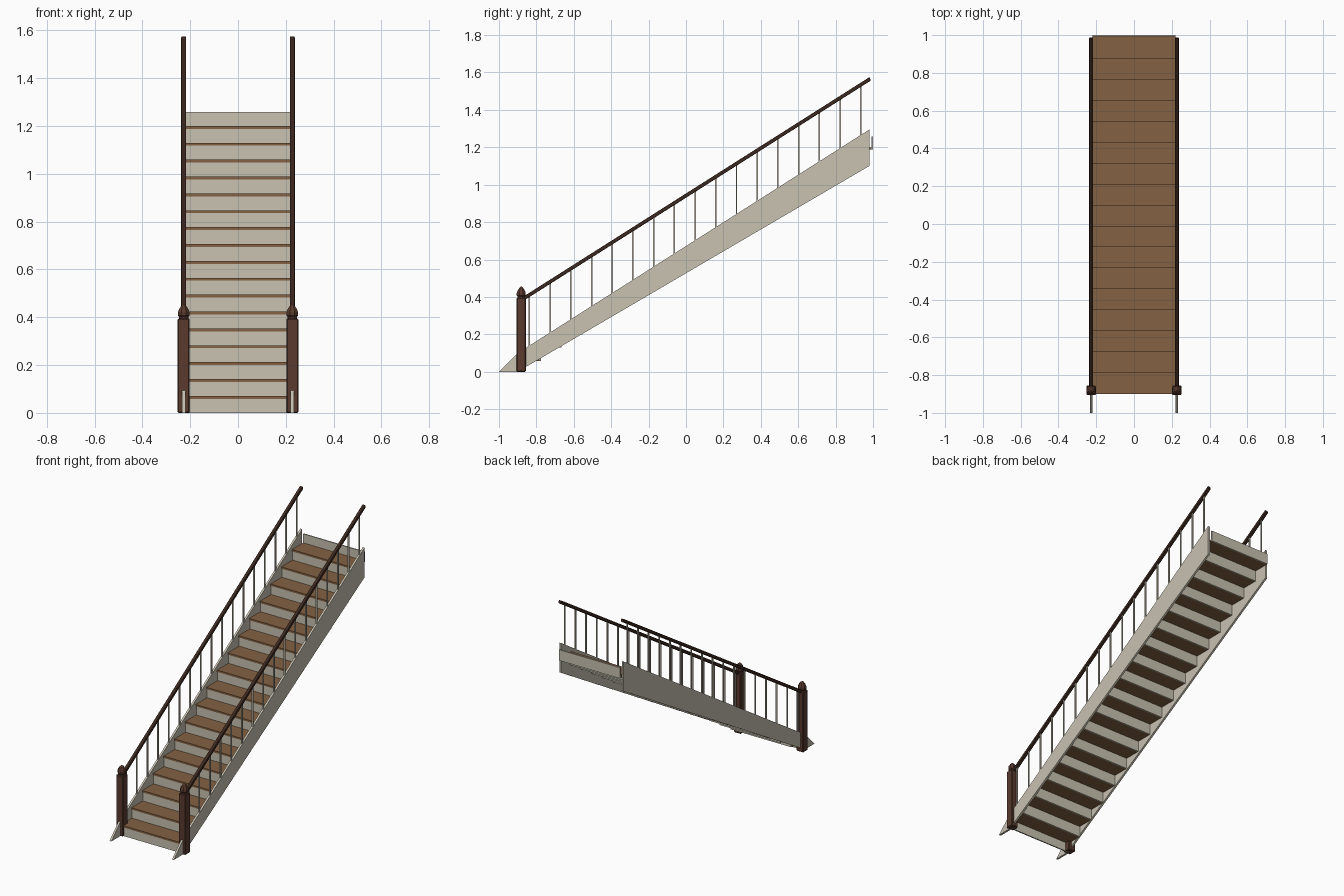
import bpy, bmesh, math

if "Cube" in bpy.data.objects:
    bpy.data.objects.remove(bpy.data.objects["Cube"])

def material(name, rgb):
    m = bpy.data.materials.new(name)
    m.diffuse_color = (*rgb, 1)
    m.use_nodes = True
    m.node_tree.nodes["Principled BSDF"].inputs["Base Color"].default_value = m.diffuse_color
    return m

CREAM = material("cream paint", (0.58, 0.54, 0.44))
OAK = material("oak tread", (0.23, 0.12, 0.055))
WALNUT = material("walnut post", (0.10, 0.042, 0.027))
DARK = material("dark rail", (0.045, 0.021, 0.014))

def finish(bm, name, mat):
    bmesh.ops.recalc_face_normals(bm, faces=bm.faces)
    me = bpy.data.meshes.new(name)
    bm.to_mesh(me)
    bm.free()
    me.materials.append(mat)
    ob = bpy.data.objects.new(name, me)
    bpy.context.collection.objects.link(ob)
    return ob

def extrude_x(name, profile, x0, x1, mat):
    """Prism from a (y, z) profile, extruded along x."""
    bm = bmesh.new()
    face = bm.faces.new([bm.verts.new((x0, y, z)) for y, z in profile])
    ext = bmesh.ops.extrude_face_region(bm, geom=[face])
    verts = [v for v in ext["geom"] if isinstance(v, bmesh.types.BMVert)]
    bmesh.ops.translate(bm, verts=verts, vec=(x1 - x0, 0, 0))
    return finish(bm, name, mat)

def box(name, x, y, z, mat):
    return extrude_x(name, [(y[0], z[0]), (y[1], z[0]), (y[1], z[1]), (y[0], z[1])], x[0], x[1], mat)

def lathe(name, cx, cy, rings, sides, mat):
    """Stack of (radius, z) rings, flat sides facing the axes."""
    bm = bmesh.new()
    loops = []
    for r, z in rings:
        loops.append([bm.verts.new((cx + r * math.cos((k + .5) * math.tau / sides),
                                    cy + r * math.sin((k + .5) * math.tau / sides), z))
                      for k in range(sides)])
    for a, b in zip(loops, loops[1:]):
        for k in range(sides):
            n = (k + 1) % sides
            bm.faces.new((a[k], a[n], b[n], b[k]))
    bm.faces.new(loops[0])
    bm.faces.new(loops[-1])
    return finish(bm, name, mat)

def bevel(ob, width, segments=1):
    m = ob.modifiers.new("bevel", "BEVEL")
    m.width = width
    m.segments = segments

SIDE_X = 0.227
GOING, RISE, THICK = 0.111, 0.0706, 0.012
SLOPE = 0.634
stringer_top = lambda y: 0.1 + (y + 0.9) * 0.6356
rail_mid = lambda y: 0.401 + (y + 0.853) * SLOPE

# Treads and risers
for i in range(18):
    y, z = -0.9 + GOING * i, RISE * (i + 1)
    bottom = max(0, z - RISE - THICK)
    box("riser", (-0.221, 0.221), (y + 0.005, y + 0.013), (bottom, z - THICK), CREAM)
    if i < 17:
        box("tread", (-0.221, 0.221), (y, y + GOING + 0.005), (z - THICK, z), OAK)

for s in (-1, 1):
    x = s * SIDE_X
    # Side stringer with pointed foot
    extrude_x("stringer", [(-1, 0), (-0.9, 0), (0.98, 1.10), (0.98, 1.295), (-0.9, 0.1)],
              x - 0.0065, x + 0.0065, CREAM)

    # Newel post and its finial
    bevel(box("newel_post", (x - 0.025, x + 0.025), (-0.906, -0.856), (0, 0.395), WALNUT), 0.004)
    lathe("newel_finial", x, -0.881,
          [(0.021, 0.393), (0.021, 0.402), (0.026, 0.407), (0.026, 0.422),
           (0.021, 0.434), (0.012, 0.447), (0.003, 0.455)], 8, WALNUT)

    # Handrail
    h = 0.0115
    rail = extrude_x("handrail", [(-0.86, rail_mid(-0.86) - h), (0.988, rail_mid(0.988) - h),
                                  (0.982, rail_mid(0.982) + h), (-0.866, rail_mid(-0.866) + h)],
                     x - 0.0105, x + 0.0105, DARK)
    bevel(rail, 0.004, 2)

    # Balusters between stringer and handrail
    for i in range(17):
        y = -0.837 + 0.1107 * i
        box("baluster", (x - 0.004, x + 0.004), (y - 0.004, y + 0.004),
            (stringer_top(y) - 0.01, rail_mid(y)), CREAM)
